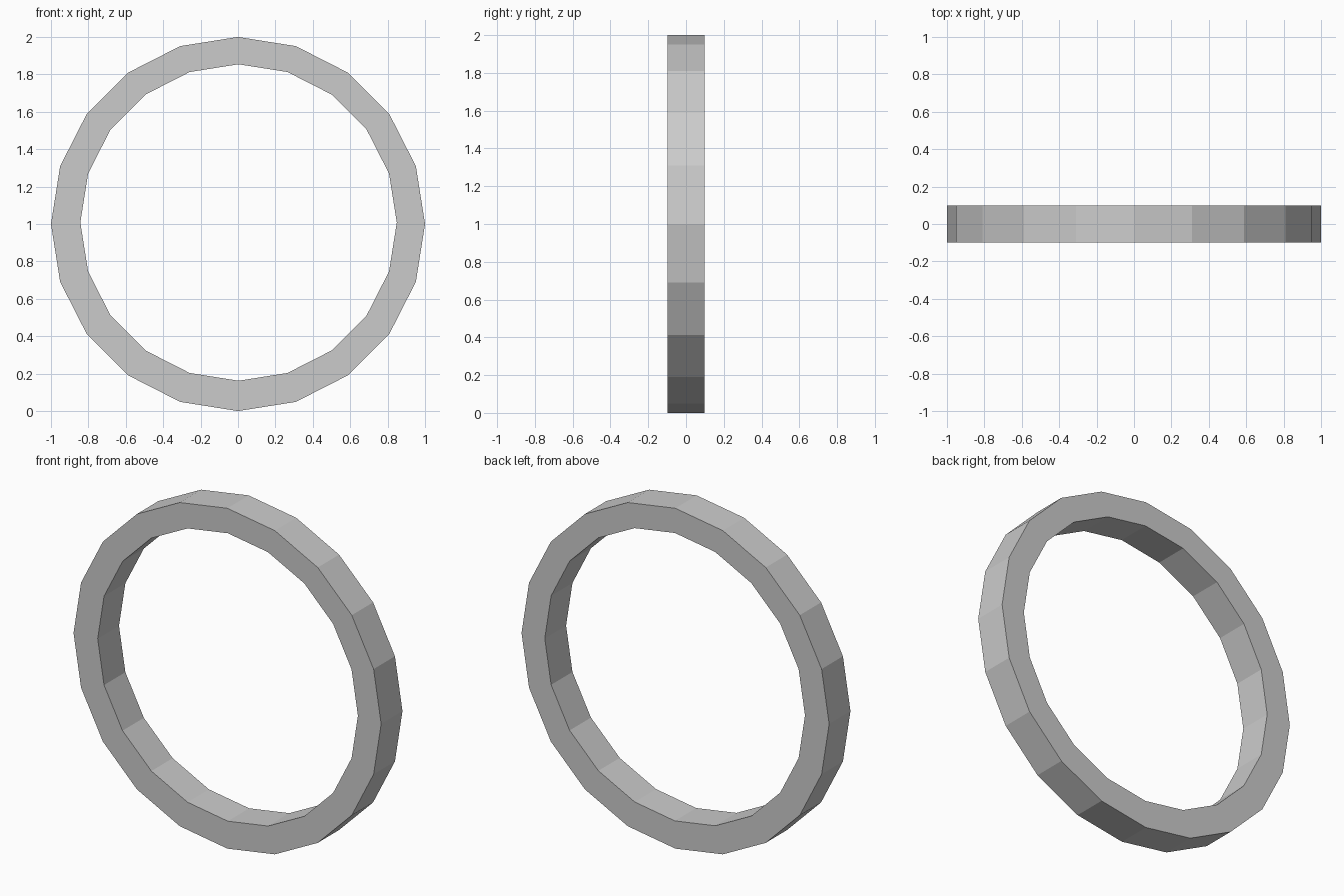
import bpy, bmesh, math

if "Cube" in bpy.data.objects:
    bpy.data.objects.remove(bpy.data.objects["Cube"])

SIDES = 20
HALF_DEPTH = 0.099


def loop(bm, radius, cx, cz, y):
    """One polygonal circle of vertices in the XZ plane."""
    return [bm.verts.new((cx + radius * math.cos(2 * math.pi * i / SIDES), y,
                          cz + radius * math.sin(2 * math.pi * i / SIDES)))
            for i in range(SIDES)]


# Flat-faced ring: outer and inner rims, the hole very slightly off centre
bm = bmesh.new()
rims = [loop(bm, 1.0, 0, 1, -HALF_DEPTH),
        loop(bm, 1.0, 0, 1, HALF_DEPTH),
        loop(bm, 0.846, 0.003, 1.008, HALF_DEPTH),
        loop(bm, 0.846, 0.003, 1.008, -HALF_DEPTH)]
for r in range(4):
    a, b = rims[r], rims[(r + 1) % 4]
    for i in range(SIDES):
        j = (i + 1) % SIDES
        bm.faces.new((a[i], a[j], b[j], b[i]))
bmesh.ops.recalc_face_normals(bm, faces=bm.faces)

mesh = bpy.data.meshes.new("ring")
bm.to_mesh(mesh)
bm.free()
bpy.context.collection.objects.link(bpy.data.objects.new("ring", mesh))
